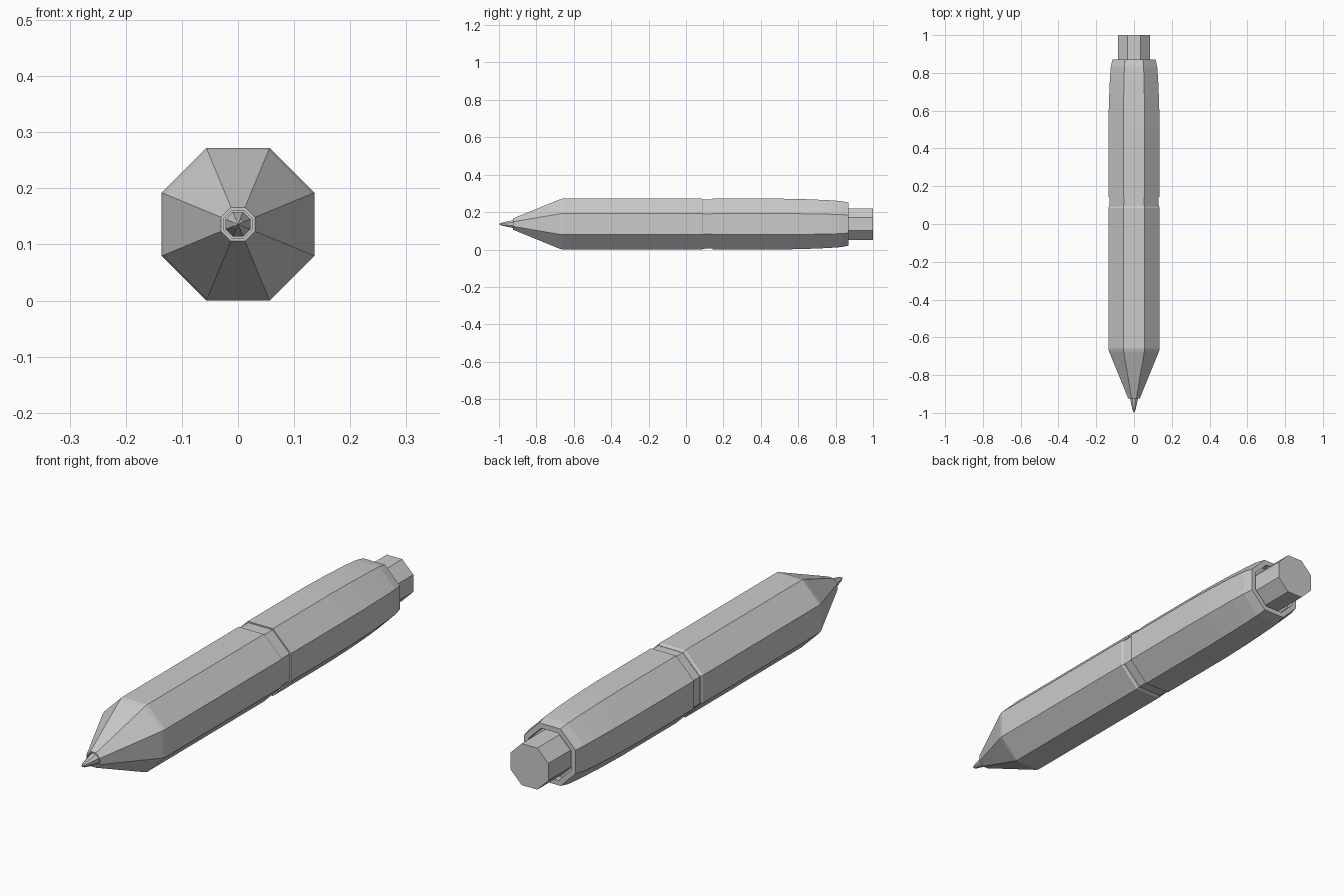
import bpy, bmesh, math

if "Cube" in bpy.data.objects:
    bpy.data.objects.remove(bpy.data.objects["Cube"])

SIDES = 8
CENTRE_Z = 0.136


def octagonal_part(name, profile):
    """Lathe a list of (y, flat-to-centre radius) into a closed eight-sided part."""
    bm = bmesh.new()
    rings = []
    for y, apothem in profile:
        if apothem == 0:
            rings.append([bm.verts.new((0, y, CENTRE_Z))])
            continue
        r = apothem / math.cos(math.pi / SIDES)
        ring = []
        for i in range(SIDES):
            a = (i + 0.5) * 2 * math.pi / SIDES
            ring.append(bm.verts.new((r * math.cos(a), y, CENTRE_Z + r * math.sin(a))))
        rings.append(ring)
    for a, b in zip(rings, rings[1:]):
        for i in range(SIDES):
            j = (i + 1) % SIDES
            if len(a) == 1:
                bm.faces.new((a[0], b[i], b[j]))
            elif len(b) == 1:
                bm.faces.new((a[i], a[j], b[0]))
            else:
                bm.faces.new((a[i], a[j], b[j], b[i]))
    for end in (rings[0], rings[-1]):
        if len(end) > 1:
            bm.faces.new(end)
    bmesh.ops.recalc_face_normals(bm, faces=bm.faces)
    mesh = bpy.data.meshes.new(name)
    bm.to_mesh(mesh)
    bm.free()
    obj = bpy.data.objects.new(name, mesh)
    bpy.context.collection.objects.link(obj)
    return obj


# Writing point, seated in the open mouth of the cone
octagonal_part("writing_point", [(-1.0, 0), (-0.985, 0.008), (-0.92, 0.022), (-0.90, 0.022)])

# Front cone with a thin lip, and the lower barrel behind it
octagonal_part("lower_barrel", [
    (-0.90, 0.025), (-0.925, 0.025), (-0.925, 0.03), (-0.675, 0.132),
    (-0.66, 0.136), (0.085, 0.136), (0.092, 0.132), (0.10, 0.132)])

# Recessed joint between the barrel halves
octagonal_part("joint_ring", [(0.09, 0.131), (0.15, 0.131)])

# Upper barrel, tapering to the recessed rear opening
octagonal_part("upper_barrel", [
    (0.143, 0.136), (0.50, 0.136), (0.64, 0.133), (0.76, 0.128),
    (0.83, 0.123), (0.87, 0.115), (0.87, 0.095), (0.84, 0.095)])

# Push button
octagonal_part("push_button", [(0.83, 0.084), (1.0, 0.084)])
